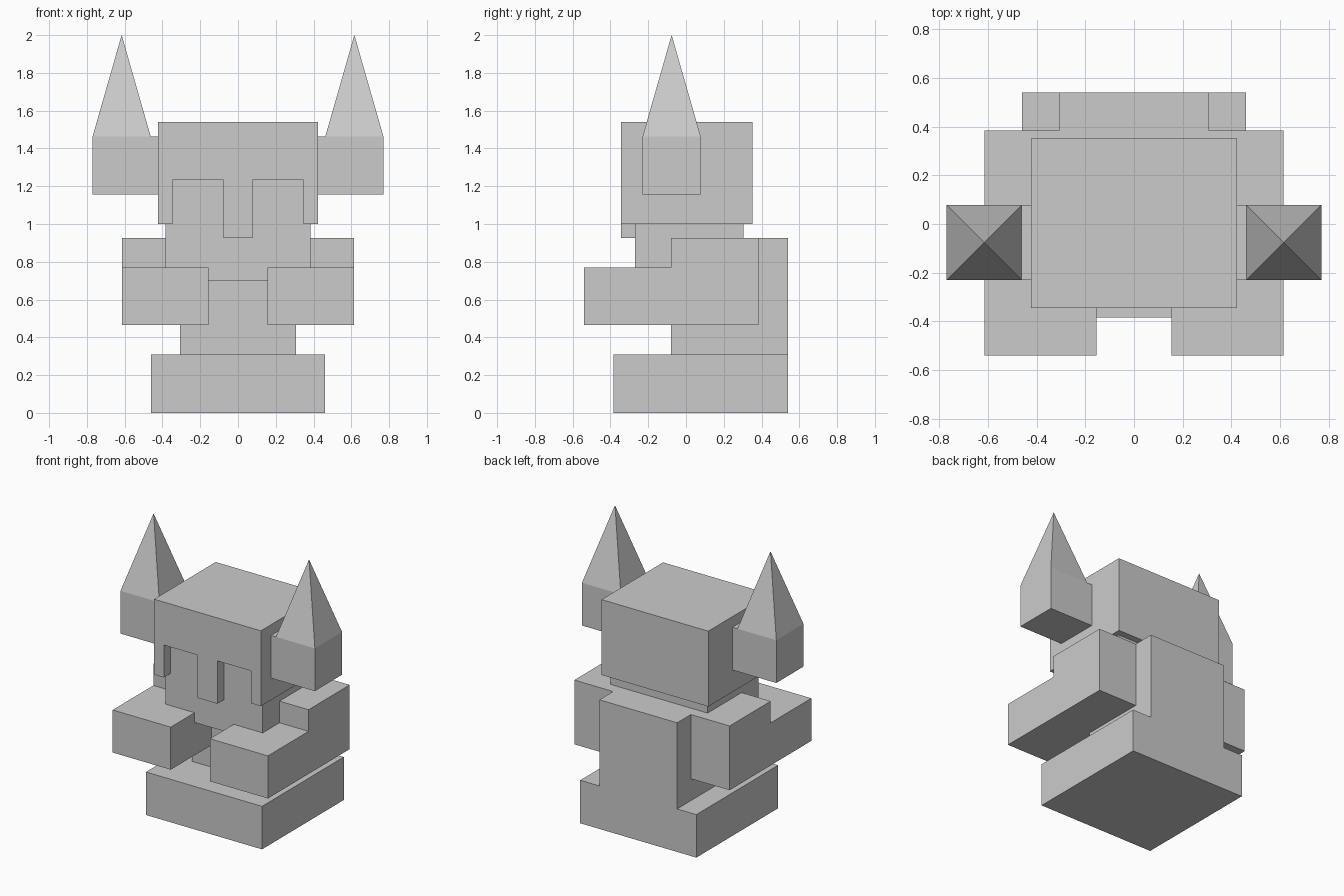
import bpy, bmesh

if "Cube" in bpy.data.objects:
    bpy.data.objects.remove(bpy.data.objects["Cube"])


def make_object(name, bm):
    bmesh.ops.recalc_face_normals(bm, faces=bm.faces[:])
    mesh = bpy.data.meshes.new(name)
    bm.to_mesh(mesh)
    bm.free()
    obj = bpy.data.objects.new(name, mesh)
    bpy.context.collection.objects.link(obj)
    return obj


def box(name, x, y, z):
    """Block from (min, max) ranges."""
    bm = bmesh.new()
    bmesh.ops.create_cube(bm, size=1)
    for v in bm.verts:
        v.co = [r[0] if c < 0 else r[1] for r, c in zip((x, y, z), v.co)]
    return make_object(name, bm)


def extrude_profile(name, points, x0, x1):
    """Side (y, z) profile extruded along x."""
    bm = bmesh.new()
    face = bm.faces.new([bm.verts.new((x0, y, z)) for y, z in points])
    new = bmesh.ops.extrude_face_region(bm, geom=[face])["geom"]
    bmesh.ops.translate(bm, vec=(x1 - x0, 0, 0),
                        verts=[g for g in new if isinstance(g, bmesh.types.BMVert)])
    return make_object(name, bm)


def mirror_x(obj):
    obj.modifiers.new("mirror", 'MIRROR').use_axis[0] = True


# Base and body
box("base", (-.46, .46), (-.385, .54), (0, .308))
extrude_profile("torso", [(-.08, .308), (.54, .308), (.54, .925), (-.08, .925)], -.308, .308)

# Arms: upper block at the shoulder, forearm reaching forward and inward
upper = box("upper_arm", (.308, .615), (-.08, .385), (.465, .925))
mirror_x(upper)
forearm = box("forearm", (.155, .615), (-.54, -.08), (.465, .77))
mirror_x(forearm)

# Face under the helmet
box("face", (-.385, .385), (-.27, .305), (.70, 1.25))

# Helmet with the visor opening cut away, and a nose guard
helmet = box("helmet", (-.423, .423), (-.345, .352), (1.0, 1.54))
cutter = box("visor_cutter", (-.346, .346), (-.5, -.268), (.8, 1.232))
cutter.hide_render = True
cutter.hide_set(True)
cut = helmet.modifiers.new("visor", 'BOOLEAN')
cut.operation = 'DIFFERENCE'
cut.solver = 'EXACT'
cut.object = cutter
box("nose_guard", (-.078, .078), (-.345, -.268), (.925, 1.232))

# Horns: square block drawn up to a point, joined to the helmet by a short stub
bm = bmesh.new()
corners = [(.462, -.23), (.77, -.23), (.77, .078), (.462, .078)]
low = [bm.verts.new((x, y, 1.157)) for x, y in corners]
top = [bm.verts.new((x, y, 1.463)) for x, y in corners]
tip = bm.verts.new((.616, -.076, 2.0))
bm.faces.new(low)
for i in range(4):
    j = (i + 1) % 4
    bm.faces.new((low[i], low[j], top[j], top[i]))
    bm.faces.new((top[i], top[j], tip))
mirror_x(make_object("horn", bm))
stub = box("horn_stub", (.423, .462), (-.23, .078), (1.157, 1.463))
mirror_x(stub)
